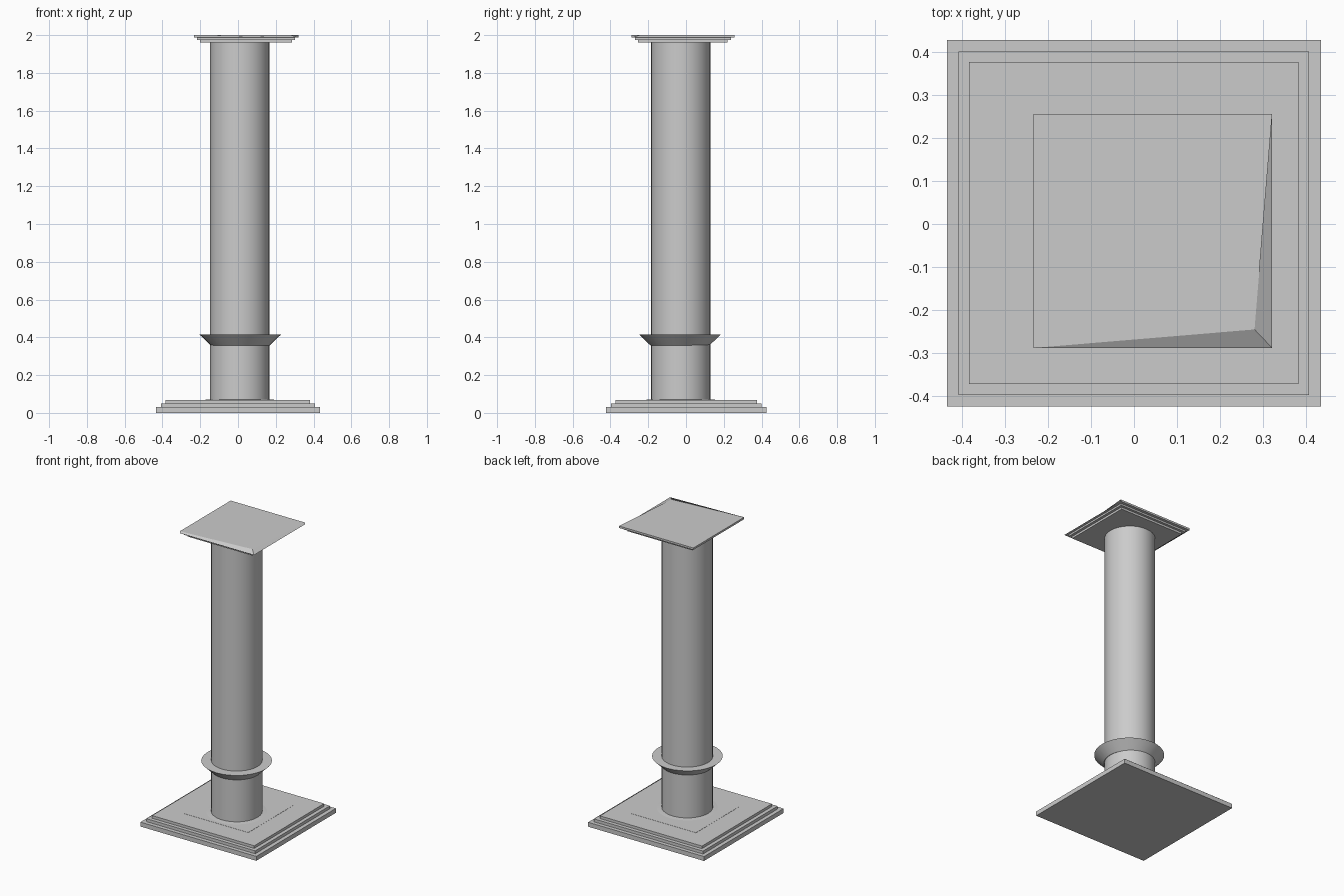
import bpy, bmesh, math

if "Cube" in bpy.data.objects:
    bpy.data.objects.remove(bpy.data.objects["Cube"])


def mesh_object(name, bm):
    bmesh.ops.recalc_face_normals(bm, faces=bm.faces[:])
    me = bpy.data.meshes.new(name)
    bm.to_mesh(me)
    bm.free()
    ob = bpy.data.objects.new(name, me)
    bpy.context.collection.objects.link(ob)
    return ob


def slab(name, x0, x1, y0, y1, z0, z1, clipped_corner=None):
    """Box; clipped_corner pulls the top front-right corner inwards."""
    bm = bmesh.new()
    bmesh.ops.create_cube(bm, size=1)
    for v in bm.verts:
        pull = clipped_corner and v.co.x > 0 and v.co.y < 0 and v.co.z > 0
        v.co = (x1 if v.co.x > 0 else x0,
                y1 if v.co.y > 0 else y0,
                z1 if v.co.z > 0 else z0)
        if pull:
            v.co.x, v.co.y = clipped_corner
    return mesh_object(name, bm)


def lathe(name, profile, cx, cy, sides=32):
    """Turned solid from (radius, z) pairs, with flat end caps."""
    bm = bmesh.new()
    rings = []
    for r, z in profile:
        rings.append([bm.verts.new((cx + r * math.cos(2 * math.pi * i / sides),
                                    cy + r * math.sin(2 * math.pi * i / sides), z))
                      for i in range(sides)])
    for a, b in zip(rings, rings[1:]):
        for i in range(sides):
            j = (i + 1) % sides
            bm.faces.new((a[i], a[j], b[j], b[i]))
    bm.faces.new(rings[0])
    bm.faces.new(rings[-1])
    ob = mesh_object(name, bm)
    bpy.ops.object.select_all(action='DESELECT')
    ob.select_set(True)
    bpy.context.view_layer.objects.active = ob
    bpy.ops.object.shade_smooth_by_angle(angle=math.radians(30))
    return ob


# Stepped square base
slab("base_bottom_step", -0.434, 0.434, -0.424, 0.427, 0, 0.03)
slab("base_middle_step", -0.408, 0.407, -0.397, 0.401, 0.03, 0.05)
slab("base_top_step", -0.383, 0.382, -0.372, 0.376, 0.05, 0.068)
slab("base_inlay", -0.243, 0.243, -0.237, 0.24, 0.06, 0.069)

# Round shaft with foot ring and flared collar
CX, CY = 0.01, -0.028
lathe("shaft", [(0.157, 0.06), (0.157, 1.97)], CX, CY)
lathe("foot_ring", [(0.187, 0.062), (0.187, 0.069), (0.157, 0.072)], CX, CY)
lathe("collar", [(0.157, 0.358), (0.217, 0.416)], CX + 0.002, CY - 0.004)

# Stepped square capital, widening upwards, one top corner cut back
slab("capital_lower_step", -0.20, 0.285, -0.255, 0.22, 1.961, 1.975)
slab("capital_middle_step", -0.217, 0.303, -0.271, 0.237, 1.975, 1.987)
slab("capital_top", -0.234, 0.321, -0.288, 0.256, 1.987, 2.0,
     clipped_corner=(0.28, -0.245))
